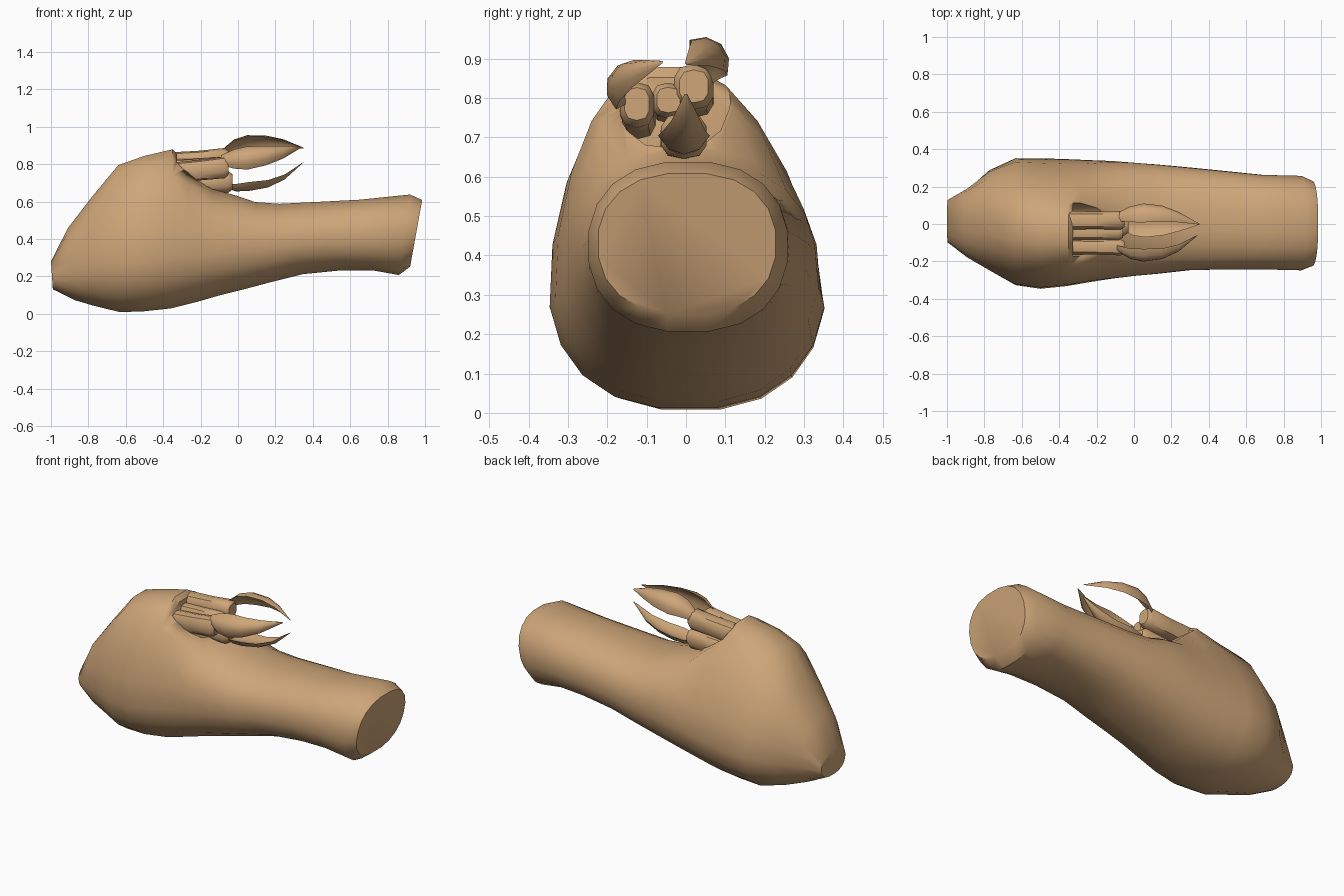
import bpy, bmesh, math
from mathutils import Vector

tan = bpy.data.materials.new("tan_skin")
tan.diffuse_color = (0.62, 0.38, 0.19, 1)


def loft(name, rings, angle=40):
    """Skin closed rings of points and cap both ends."""
    bm = bmesh.new()
    rows = [[bm.verts.new(p) for p in r] for r in rings]
    n = len(rows[0])
    for a, b in zip(rows, rows[1:]):
        for i in range(n):
            j = (i + 1) % n
            bm.faces.new((a[i], a[j], b[j], b[i]))
    bm.faces.new(rows[0])
    bm.faces.new(rows[-1])
    bmesh.ops.recalc_face_normals(bm, faces=bm.faces)
    me = bpy.data.meshes.new(name)
    bm.to_mesh(me)
    bm.free()
    me.materials.append(tan)
    ob = bpy.data.objects.new(name, me)
    bpy.context.collection.objects.link(ob)
    smooth(ob, angle)
    return ob


def smooth(ob, angle):
    bpy.ops.object.select_all(action='DESELECT')
    ob.select_set(True)
    bpy.context.view_layer.objects.active = ob
    bpy.ops.object.shade_smooth_by_angle(angle=math.radians(angle))


def power(v, p):
    return math.copysign(abs(v) ** p, v)


# Body sections: top x, top z, bottom x, bottom z, y min, y max, top taper, widest height
sections = [
    (-1.00, 0.28, -0.99, 0.13, -0.10, 0.13, 0.0, 0.50),
    (-0.91, 0.46, -0.87, 0.07, -0.18, 0.19, 0.0, 0.45),
    (-0.78, 0.63, -0.77, 0.04, -0.25, 0.29, 0.1, 0.43),
    (-0.64, 0.80, -0.63, 0.005, -0.33, 0.355, 0.2, 0.40),
    (-0.50, 0.85, -0.50, 0.01, -0.35, 0.355, 0.25, 0.38),
    (-0.35, 0.885, -0.36, 0.025, -0.335, 0.35, 0.25, 0.38),
    (-0.29, 0.82, -0.22, 0.06, -0.315, 0.345, 0.2, 0.40),
    (-0.14, 0.67, -0.10, 0.095, -0.295, 0.34, 0.05, 0.48),
    (-0.01, 0.635, 0.02, 0.125, -0.28, 0.33, 0.0, 0.50),
    (0.09, 0.60, 0.17, 0.165, -0.268, 0.32, 0.0, 0.50),
    (0.22, 0.59, 0.35, 0.21, -0.25, 0.305, 0.0, 0.50),
    (0.42, 0.60, 0.55, 0.23, -0.245, 0.285, 0.0, 0.50),
    (0.65, 0.612, 0.72, 0.23, -0.245, 0.265, 0.0, 0.50),
    (0.92, 0.64, 0.86, 0.205, -0.25, 0.26, 0.0, 0.50),
    (0.985, 0.61, 0.92, 0.25, -0.225, 0.23, 0.0, 0.50),
]
rings = []
N = 20
for xt, zt, xb, zb, y0, y1, taper, wide in sections:
    zm = zb + (zt - zb) * wide
    ring = []
    for i in range(N):
        a = 2 * math.pi * (i + 0.5) / N
        u, v = power(math.cos(a), 0.82), power(math.sin(a), 0.9)
        v /= math.sin(math.pi / 2 - (math.pi / N if N % 4 == 2 else 0))
        z = zm + v * ((zt - zm) if v > 0 else (zm - zb))
        s = max(v, 0)
        y = (y0 + y1) / 2 + u * (y1 - y0) / 2 * (1 - taper * s) - 0.2 * taper * s
        x = xb + (xt - xb) * (z - zb) / (zt - zb)
        ring.append((x, y, z))
    rings.append(ring)
body = loft("body", rings, 45)


def tube_rings(a, b, ry, rz, sides=10):
    """Rounded rod between two points with softened ends."""
    a, b = Vector(a), Vector(b)
    out = []
    for t, k in ((0, 1), (0.5, 0.94), (0.93, 1), (1, 0.72)):
        c = a.lerp(b, t)
        out.append([c + Vector((0, k * ry * power(math.cos(q), 0.75),
                                k * rz * power(math.sin(q), 0.75)))
                    for q in (2 * math.pi * (i + 0.5) / sides for i in range(sides))])
    return out


# Recess in the hump that the rods come out of
cutter = loft("recess_cutter", tube_rings((-0.325, -0.03, 0.83), (0.25, -0.03, 0.86), 0.145, 0.175, 14))
cutter.hide_render = True
cutter.hide_viewport = True
cut = body.modifiers.new("recess", 'BOOLEAN')
cut.object = cutter
cut.operation = 'DIFFERENCE'
cut.solver = 'EXACT'

# Rods
for name, a, b, ry, rz in (
    ("front_rod", (-0.36, -0.12, 0.75), (-0.05, -0.125, 0.785), 0.045, 0.058),
    ("back_rod", (-0.36, 0.02, 0.805), (-0.05, 0.02, 0.83), 0.052, 0.058),
    ("lower_rod", (-0.36, -0.01, 0.69), (-0.03, -0.005, 0.705), 0.06, 0.058),
    ("middle_rod", (-0.36, -0.045, 0.78), (-0.06, -0.045, 0.795), 0.042, 0.045),
):
    loft(name, tube_rings(a, b, ry, rz))


def claw(name, path, normal):
    """Curved pointed blade, domed on its outer side and hollow inside."""
    n = Vector((0, *normal)).normalized()
    side = Vector((1, 0, 0)).cross(n)
    widths = (0.028, 0.055, 0.066, 0.055, 0.036, 0.003)
    out = []
    for p, w in zip(path, widths):
        p = Vector(p)
        prof = ((-1, -0.4), (-0.6, 0.12), (0, 0.32), (0.6, 0.12),
                (1, -0.4), (0.5, -0.18), (0, -0.08), (-0.5, -0.18))
        out.append([p + side * (w * s) + n * (w * h) for s, h in prof])
    loft(name, out, 50)


# Three claws closing towards a common point
claw("front_claw", [(-0.09, -0.135, 0.825), (-0.02, -0.17, 0.835), (0.05, -0.18, 0.842),
                    (0.15, -0.17, 0.853), (0.24, -0.135, 0.868), (0.34, -0.06, 0.892)], (-0.94, 0.34))
claw("back_claw", [(-0.09, 0.045, 0.86), (-0.02, 0.065, 0.905), (0.05, 0.075, 0.922),
                   (0.15, 0.07, 0.925), (0.24, 0.045, 0.916), (0.35, 0.0, 0.887)], (0.68, 0.73))
claw("lower_claw", [(-0.06, -0.005, 0.68), (-0.01, -0.005, 0.672), (0.06, -0.005, 0.678),
                    (0.16, -0.005, 0.693), (0.25, 0.0, 0.73), (0.35, 0.0, 0.81)], (0, -1))
